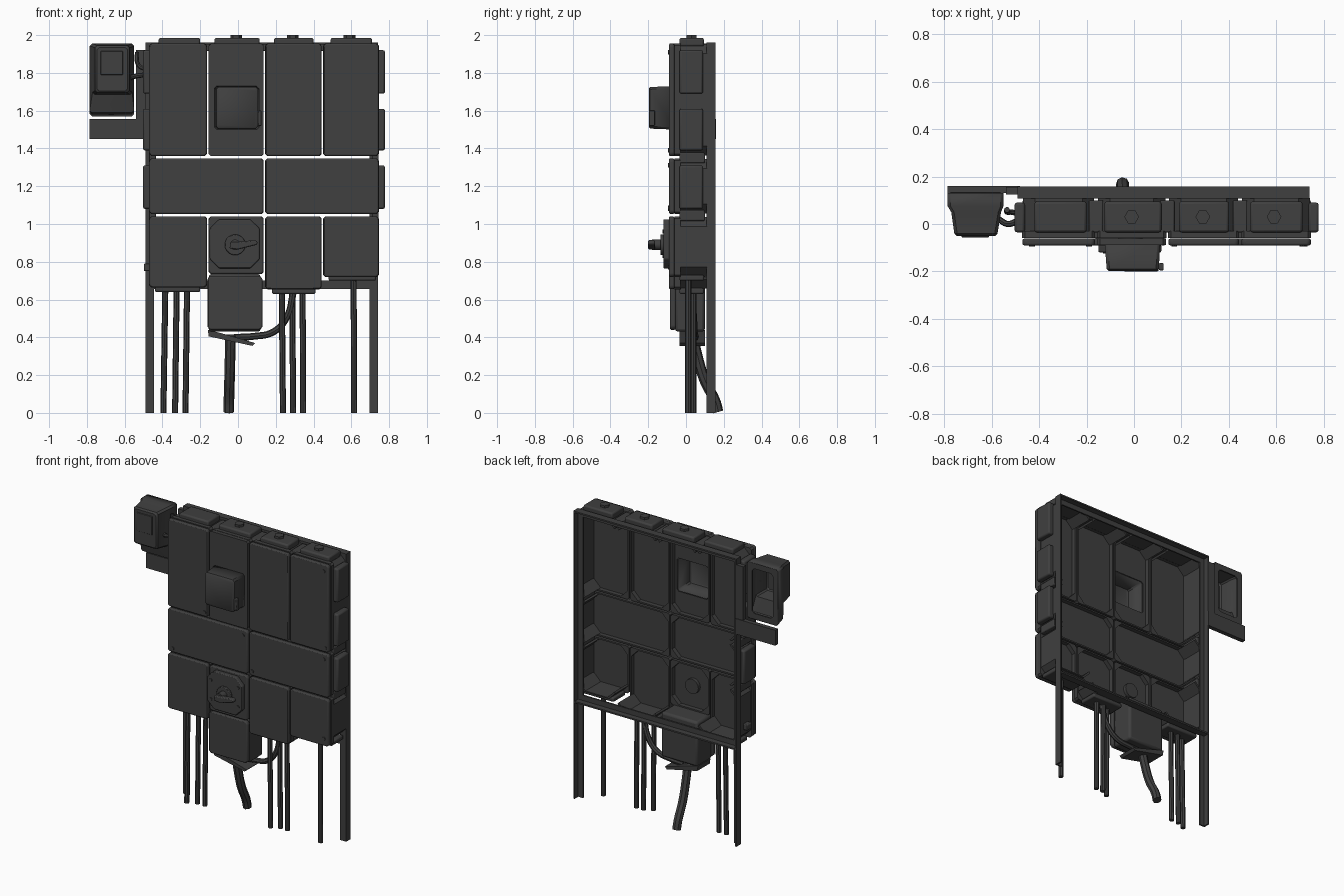
import bpy, bmesh, math

if "Cube" in bpy.data.objects:
    bpy.data.objects.remove(bpy.data.objects["Cube"])

dark = bpy.data.materials.new("dark_grey")
dark.diffuse_color = (0.05, 0.05, 0.05, 1)
dark.use_nodes = True
dark.node_tree.nodes["Principled BSDF"].inputs["Base Color"].default_value = dark.diffuse_color


def finish(name, bm, bevel=0, solid=0):
    bmesh.ops.recalc_face_normals(bm, faces=bm.faces)
    me = bpy.data.meshes.new(name)
    bm.to_mesh(me)
    bm.free()
    ob = bpy.data.objects.new(name, me)
    bpy.context.collection.objects.link(ob)
    me.materials.append(dark)
    if solid:
        m = ob.modifiers.new("thickness", 'SOLIDIFY')
        m.thickness = solid
    if bevel:
        m = ob.modifiers.new("bevel", 'BEVEL')
        m.width, m.segments, m.limit_method = bevel, 2, 'ANGLE'
    return ob


def prism(name, pts, a0, a1, axis='Y', bevel=0):
    put = {'X': lambda p, a: (a, p[0], p[1]),
           'Y': lambda p, a: (p[0], a, p[1]),
           'Z': lambda p, a: (p[0], p[1], a)}[axis]
    bm = bmesh.new()
    lo, hi = ([bm.verts.new(put(p, a)) for p in pts] for a in (a0, a1))
    n = len(pts)
    for i in range(n):
        j = (i + 1) % n
        bm.faces.new((lo[i], lo[j], hi[j], hi[i]))
    bm.faces.new(lo)
    bm.faces.new(hi)
    return finish(name, bm, bevel)


def rect(x0, x1, z0, z1):
    return [(x0, z0), (x1, z0), (x1, z1), (x0, z1)]


def octa(x0, x1, z0, z1, c, inset=0):
    x0, x1, z0, z1 = x0 + inset, x1 - inset, z0 + inset, z1 - inset
    return [(x0 + c, z0), (x1 - c, z0), (x1, z0 + c), (x1, z1 - c),
            (x1 - c, z1), (x0 + c, z1), (x0, z1 - c), (x0, z0 + c)]


def ngon(cx, cy, r, n):
    return [(cx + r * math.cos(2 * math.pi * i / n), cy + r * math.sin(2 * math.pi * i / n))
            for i in range(n)]


def box(name, x0, x1, y0, y1, z0, z1, bevel=0):
    return prism(name, rect(x0, x1, z0, z1), y0, y1, bevel=bevel)


def ring(name, outer, inner, y0, y1, segs=range(8), bevel=0):
    """Eight-sided wall between two outlines; segs picks which sides exist."""
    bm = bmesh.new()
    segs = set(segs)
    need = segs | {(s + 1) % 8 for s in segs}
    v = {(i, k, y): bm.verts.new((p[i][0], y, p[i][1]))
         for i in need for k, p in enumerate((outer, inner)) for y in (y0, y1)}
    for i in segs:
        j = (i + 1) % 8
        for k in (0, 1):
            bm.faces.new((v[i, k, y0], v[j, k, y0], v[j, k, y1], v[i, k, y1]))
        for y in (y0, y1):
            bm.faces.new((v[i, 0, y], v[j, 0, y], v[j, 1, y], v[i, 1, y]))
        for end, neighbour in ((i, (i - 1) % 8), (j, j)):
            if neighbour not in segs:
                bm.faces.new((v[end, 0, y0], v[end, 1, y0], v[end, 1, y1], v[end, 0, y1]))
    return finish(name, bm, bevel)


def pan(name, loops, c=0.012):
    """Hollow cover open at the back, lofted through (y, x0, x1, z0, z1)."""
    bm = bmesh.new()
    rows = [[bm.verts.new((x, l[0], z)) for x, z in octa(*l[1:], c)] for l in loops]
    for a, b in zip(rows, rows[1:]):
        for i in range(8):
            j = (i + 1) % 8
            bm.faces.new((a[i], a[j], b[j], b[i]))
    bm.faces.new(rows[-1])
    return finish(name, bm, solid=0.006)


def tube(name, pts, r):
    cu = bpy.data.curves.new(name, 'CURVE')
    cu.dimensions, cu.bevel_depth, cu.bevel_resolution = '3D', r, 2
    cu.use_fill_caps = True
    cu.resolution_u = 1 if len(pts) == 2 else 6
    s = cu.splines.new('BEZIER')
    s.bezier_points.add(len(pts) - 1)
    for b, p in zip(s.bezier_points, pts):
        b.co = p
        b.handle_left_type = b.handle_right_type = 'AUTO'
    ob = bpy.data.objects.new(name, cu)
    bpy.context.collection.objects.link(ob)
    cu.materials.append(dark)
    bpy.ops.object.select_all(action='DESELECT')
    ob.select_set(True)
    bpy.context.view_layer.objects.active = ob
    bpy.ops.object.convert(target='MESH')


# enclosure cells: outline and which sides lie on the outer edge
X = [-0.475, -0.16, 0.14, 0.447, 0.75]
cells = [("top_%d" % (i + 1), X[i], X[i + 1], 1.355, 1.96, s)
         for i, s in enumerate(("TL", "T", "T", "TR"))]
cells += [("middle_1", X[0], X[2], 1.048, 1.352, "L"), ("middle_2", X[2], X[4], 1.048, 1.352, "R"),
          ("bottom_1", X[0], X[1], 0.66, 1.045, "BL"), ("switch", X[1], X[2], 0.73, 1.045, ""),
          ("bottom_3", X[2], X[3], 0.65, 1.045, "B"), ("bottom_4", X[3], X[4], 0.715, 1.045, "BR")]
SEG = {'T': (3, 4, 5), 'R': (1, 2, 3), 'B': (7, 0, 1), 'L': (5, 6, 7)}
WIN = (-0.125, 0.11, 1.50, 1.73)
for name, x0, x1, z0, z1, sides in cells:
    r = (x0, x1, z0, z1)
    ring(name + "_frame", octa(*r, 0.012, 0.004), octa(*r, 0.05, 0.014), -0.06, -0.03)
    if sides:
        ring(name + "_outer_wall", octa(*r, 0.05, 0.008), octa(*r, 0.053, 0.016), -0.045, 0.11,
             [s for side in sides for s in SEG[side]])
    lid = octa(*r, 0.012, 0.005)
    if name == "top_2":
        ring(name + "_lid", lid, octa(*WIN, 0.012), -0.088, -0.062)
    else:
        prism(name + "_lid", lid, -0.09, -0.062, bevel=0.007)

# lid screws
for x, z in ((0.71, 1.91), (0.72, 1.39), (0.1, 1.31), (0.17, 1.085), (0.71, 1.31),
             (0.71, 0.77), (-0.19, 1.39), (-0.43, 1.08)):
    prism("lid_screw", ngon(x, z, 0.012, 8), -0.095, -0.088)

# entry flanges around the outer edge
for x0, x1 in ((-0.42, -0.2), (-0.125, 0.115), (0.19, 0.40), (0.49, 0.71)):
    box("top_flange", x0, x1, -0.035, 0.095, 1.94, 1.985, 0.01)
for z0, z1 in ((1.69, 1.92), (1.39, 1.61), (1.08, 1.31)):
    box("right_flange", 0.735, 0.778, -0.035, 0.09, z0, z1, 0.01)
    box("left_flange", -0.503, -0.46, -0.035, 0.09, z0, z1, 0.01)
box("left_small_plug", -0.498, -0.46, 0.0, 0.05, 0.75, 0.79, 0.005)
for x0, x1, z in ((-0.44, -0.2, 0.64), (0.18, 0.41, 0.63), (0.48, 0.73, 0.7)):
    box("bottom_flange", x0, x1, -0.035, 0.095, z, z + 0.03, 0.008)
for x in (-0.01, 0.29, 0.59):
    prism("top_plug", ngon(x, 0.03, 0.031, 6), 1.98, 2.0, 'Z')

# clips joining neighbouring enclosures
for x in X[1:4]:
    box("top_clip", x - 0.03, x + 0.03, -0.035, 0.10, 1.915, 1.952, 0.006)
for z in (1.35, 1.045):
    box("right_clip", 0.71, 0.745, -0.035, 0.10, z - 0.028, z + 0.028, 0.006)
    box("left_clip", -0.47, -0.435, -0.035, 0.10, z - 0.028, z + 0.028, 0.006)

# rear angle-iron frame
def angle(x, d, w=0.045, t=0.01):
    return [(x, 0.108), (x + d * w, 0.108), (x + d * w, 0.108 + t),
            (x + d * t, 0.108 + t), (x + d * t, 0.157), (x, 0.157)]

prism("left_post", angle(-0.49, 1), 0, 1.96, 'Z')
prism("right_post", angle(0.74, -1), 0, 1.96, 'Z')
for name, z, d in (("top_rail", 1.96, -1), ("bottom_rail", 0.655, 1)):
    prism(name, [(0.108, z), (0.157, z), (0.157, z + d * 0.01), (0.118, z + d * 0.01),
                 (0.118, z + d * 0.045), (0.108, z + d * 0.045)], -0.48, 0.73, 'X')

# projecting window box, hollow behind
pan("window_box", [(-0.065, *WIN), (-0.19, -0.115, 0.105, 1.505, 1.725),
                   (-0.197, -0.107, 0.097, 1.513, 1.717)])
box("window_box_latch", 0.105, 0.125, -0.195, -0.165, 1.52, 1.6, 0.004)

# rotary switch
prism("switch_plate", octa(-0.15, 0.115, 0.765, 1.025, 0.05), -0.12, -0.088, bevel=0.006)
prism("switch_disc", ngon(-0.015, 0.89, 0.055, 20), -0.135, -0.118, bevel=0.004)
prism("switch_hub", ngon(-0.015, 0.89, 0.028, 14), -0.18, -0.13)
prism("switch_handle", [(-0.045, 0.87), (0.0, 0.865), (0.1, 0.89), (0.105, 0.905),
                        (0.09, 0.915), (0.0, 0.905), (-0.04, 0.905)], -0.2, -0.165, bevel=0.006)
prism("switch_rear_boss", ngon(-0.015, 0.89, 0.05, 16), -0.064, -0.04)
for x, z in ((-0.12, 0.96), (0.085, 0.96), (-0.12, 0.83), (0.085, 0.83)):
    prism("switch_screw", ngon(x, z, 0.01, 8), -0.125, -0.118)

# lower supply box with tilted gland plate
box("supply_box", -0.155, 0.12, -0.058, 0.10, 0.43, 0.735, 0.015)
prism("supply_box_lid", octa(-0.162, 0.13, 0.44, 0.725, 0.015), -0.085, -0.055, bevel=0.007)
prism("gland_plate", [(-0.16, 0.44), (-0.155, 0.405), (0.075, 0.355), (0.09, 0.37), (-0.1, 0.425)],
      -0.035, 0.10)
tube("main_cable", [(-0.04, 0.035, 0.41), (-0.042, 0.06, 0.3), (-0.045, 0.10, 0.17),
                    (-0.048, 0.155, 0.06), (-0.048, 0.17, 0.005)], 0.028)
tube("link_cable", [(-0.02, 0.05, 0.40), (0.08, 0.05, 0.405), (0.19, 0.045, 0.43),
                    (0.26, 0.04, 0.51), (0.295, 0.03, 0.65)], 0.018)

# conduits running to the floor
for i, (xb, xt, z) in enumerate(((-0.395, -0.385, 0.65), (-0.333, -0.325, 0.65), (-0.278, -0.27, 0.65),
                                 (0.238, 0.232, 0.64), (0.292, 0.287, 0.64), (0.345, 0.342, 0.64),
                                 (0.615, 0.612, 0.71))):
    y = 0.04 if i % 3 else 0.012
    tube("conduit", [(xb, y, 0), (xt, y, z)], 0.016)

# side meter box, hollow behind, with its bracket and leads
pan("meter_box", [(0.13, -0.785, -0.55, 1.57, 1.955), (0.075, -0.785, -0.55, 1.59, 1.955),
                  (0.05, -0.77, -0.56, 1.685, 1.95), (-0.04, -0.757, -0.575, 1.695, 1.945),
                  (-0.05, -0.747, -0.585, 1.705, 1.935)])
M = (-0.785, -0.55, 1.57, 1.955)
ring("meter_rear_frame", octa(*M, 0.012, 0.004), octa(*M, 0.015, 0.04), 0.12, 0.13)
box("meter_window", -0.727, -0.61, -0.056, -0.045, 1.79, 1.915, 0.003)
box("meter_bracket", -0.785, -0.48, 0.13, 0.16, 1.45, 1.555)
box("meter_bracket_arm", -0.54, -0.485, 0.125, 0.155, 1.555, 1.92)
tube("meter_lead", [(-0.57, 0.02, 1.775), (-0.53, 0.0, 1.785), (-0.48, 0.02, 1.79)], 0.013)
tube("meter_lead", [(-0.535, 0.06, 1.91), (-0.532, 0.05, 1.85), (-0.515, 0.05, 1.83),
                    (-0.48, 0.04, 1.82)], 0.012)

bpy.ops.object.select_all(action='SELECT')
bpy.ops.object.shade_smooth_by_angle(angle=math.radians(35))
